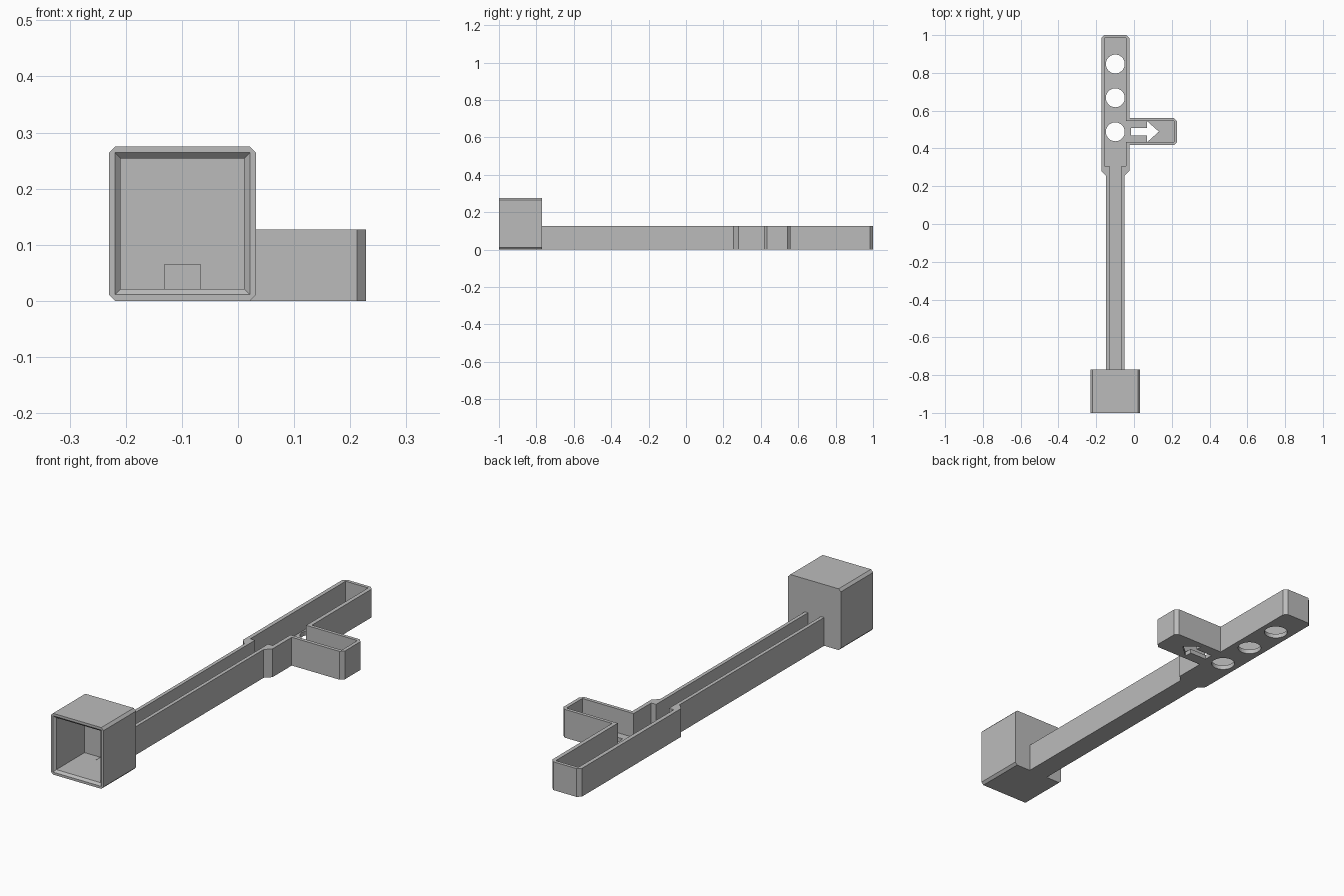
import bpy, bmesh, math

if "Cube" in bpy.data.objects:
    bpy.data.objects.remove(bpy.data.objects["Cube"])

grey = bpy.data.materials.new("plain_grey")
grey.use_nodes = True
grey.diffuse_color = (0.5, 0.5, 0.5, 1)
grey.node_tree.nodes["Principled BSDF"].inputs["Base Color"].default_value = (0.5, 0.5, 0.5, 1)

AXIS = -0.099      # centre line of the arm
FLOOR, RIM = 0.02, 0.127


def loft(name, start, end):
    """Closed solid between two matching loops of points."""
    bm = bmesh.new()
    a = [bm.verts.new(p) for p in start]
    b = [bm.verts.new(p) for p in end]
    bm.faces.new(a)
    bm.faces.new(b)
    n = len(a)
    for i in range(n):
        j = (i + 1) % n
        bm.faces.new((a[i], a[j], b[j], b[i]))
    bmesh.ops.recalc_face_normals(bm, faces=bm.faces)
    mesh = bpy.data.meshes.new(name)
    bm.to_mesh(mesh)
    bm.free()
    mesh.materials.append(grey)
    obj = bpy.data.objects.new(name, mesh)
    bpy.context.collection.objects.link(obj)
    return obj


def upright(name, outline, z0, z1):
    return loft(name, [(x, y, z0) for x, y in outline], [(x, y, z1) for x, y in outline])


def carve(obj, cutters):
    """Subtract the cutters, keep the result and drop the cutters."""
    for c in cutters:
        c.hide_render = True
        mod = obj.modifiers.new(c.name, "BOOLEAN")
        mod.operation, mod.solver, mod.object = "DIFFERENCE", "EXACT", c
    graph = bpy.context.evaluated_depsgraph_get()
    mesh = bpy.data.meshes.new_from_object(obj.evaluated_get(graph))
    obj.modifiers.clear()
    obj.data = mesh
    for c in cutters:
        bpy.data.objects.remove(c)


def rect(x0, x1, z0, z1, y, c=0.0):
    """Rectangle across the y axis, with corners cut by c."""
    if not c:
        return [(x0, y, z0), (x1, y, z0), (x1, y, z1), (x0, y, z1)]
    return [(x0 + c, y, z0), (x1 - c, y, z0), (x1, y, z0 + c), (x1, y, z1 - c),
            (x1 - c, y, z1), (x0 + c, y, z1), (x0, y, z1 - c), (x0, y, z0 + c)]


# Arm tray: long handle, wider head and a side branch
def tray_outline(arm, head, start, neck, flare, top, low, high, tip, c):
    """Outline of the tray; c cuts the outer corners of head and branch."""
    def corner(x, y, dx, dy):
        return [(x + dx * c, y + dy * c)] if not c else [(x, y + dy * c), (x + dx * c, y)]
    right, left = AXIS + head, AXIS - head
    pts = [(AXIS - arm, start), (AXIS + arm, start), (AXIS + arm, neck), (right, flare)]
    pts += [(right, low)]
    pts += corner(tip, low, -1, 1)[::-1] + corner(tip, high, -1, -1)
    pts += [(right, high)]
    pts += corner(right, top, -1, -1) + corner(left, top, 1, -1)[::-1]
    pts += [(left, flare), (AXIS - arm, neck)]
    return pts


tray = upright("signal_arm", tray_outline(0.048, 0.074, -0.77, 0.255, 0.281,
                                          1.0, 0.417, 0.56, 0.228, 0.016), 0, RIM)
cutters = [upright("tray_hollow", tray_outline(0.032, 0.056, -0.85, 0.308, 0.308,
                                               0.985, 0.433, 0.545, 0.212, 0), FLOOR, 0.2)]

# Three round lamp holes in the head
for y in (0.847, 0.668, 0.488):
    ring = [(AXIS + 0.05 * math.cos(t * math.tau / 48), y + 0.05 * math.sin(t * math.tau / 48))
            for t in range(48)]
    cutters.append(upright("lamp_hole", ring, -0.05, 0.06))

# Arrow hole in the branch
mid = 0.489
half = [(-0.015, 0.02), (0.07, 0.02), (0.07, 0.055)]
arrow = ([(x, mid - w) for x, w in half] + [(0.132, mid)]
         + [(x, mid + w) for x, w in reversed(half)])
cutters.append(upright("arrow_hole", arrow, -0.05, 0.06))
carve(tray, cutters)

# Open socket box with chamfered long edges
x0, x1, top = -0.23, 0.032, 0.275
socket = loft("socket_box", rect(x0, x1, 0, top, -1, 0.011), rect(x0, x1, 0, top, -0.77, 0.011))


def inset(d, y):
    return rect(x0 + d, x1 - d, d, top - d, y)


cavity = loft("socket_cavity", inset(0.021, -1.05), inset(0.021, -0.79))
bevel = loft("mouth_bevel", inset(0.0, -1.011), inset(0.021, -0.99))
slot = loft("cable_slot", rect(AXIS - 0.032, AXIS + 0.032, FLOOR, 0.065, -0.82),
            rect(AXIS - 0.032, AXIS + 0.032, FLOOR, 0.065, -0.7))
carve(socket, [cavity, bevel, slot])
